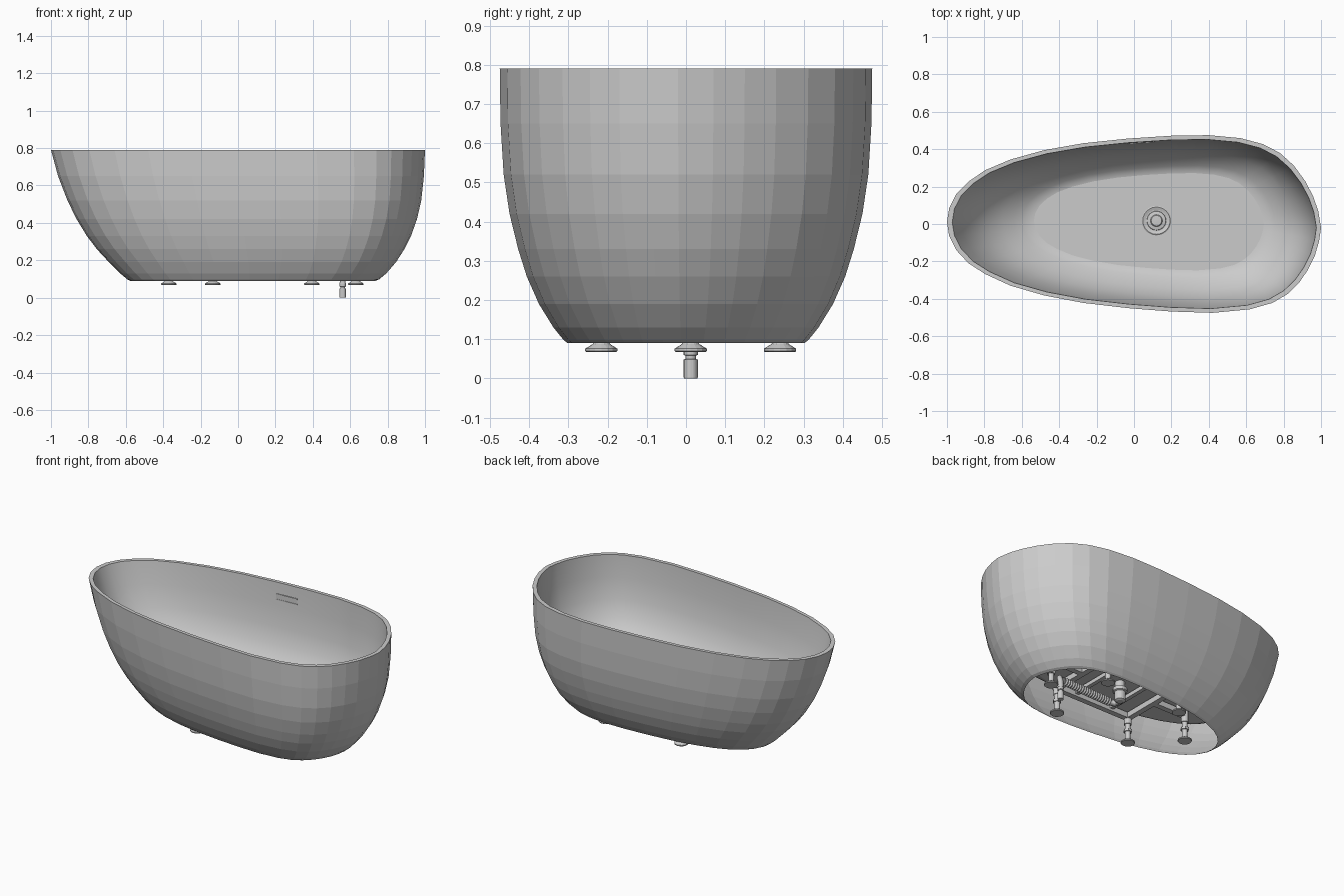
import bpy, bmesh, math
from mathutils import Vector

if "Cube" in bpy.data.objects:
    bpy.data.objects.remove(bpy.data.objects["Cube"])

# Egg-shaped rim outline (x, y): back side and the slightly different front side
BACK = [(-1, .01), (-.988, .085), (-.95, .16), (-.885, .227), (-.795, .288), (-.66, .345),
        (-.48, .395), (-.27, .432), (-.03, .457), (.2, .472), (.4, .475), (.57, .459),
        (.69, .427), (.78, .38), (.855, .312), (.915, .23), (.957, .15), (.985, .07), (1, -.02)]
FRONT = [(.99, -.09), (.967, -.17), (.93, -.245), (.882, -.315), (.82, -.375), (.74, -.422),
         (.62, -.456), (.42, -.475), (.2, -.468), (-.03, -.45), (-.27, -.422), (-.48, -.382),
         (-.66, -.33), (-.795, -.268), (-.885, -.21), (-.95, -.14), (-.988, -.065)]
EGG = BACK + FRONT


def finish(name, bm):
    bmesh.ops.recalc_face_normals(bm, faces=bm.faces)
    me = bpy.data.meshes.new(name)
    bm.to_mesh(me)
    bm.free()
    ob = bpy.data.objects.new(name, me)
    bpy.context.collection.objects.link(ob)
    return ob


def bridge(bm, a, b):
    return [bm.faces.new((a[i], b[i], b[(i + 1) % len(a)], a[(i + 1) % len(a)]))
            for i in range(len(a))]


def lathe(name, profile, start, axis=(0, 0, 1), sides=16):
    """profile: radius, distance along the axis; both ends capped"""
    q = Vector((0, 0, 1)).rotation_difference(Vector(axis).normalized())
    bm = bmesh.new()
    rings = []
    for r, h in profile:
        rings.append([bm.verts.new(Vector(start) + q @ Vector((
            r * math.cos(2 * math.pi * i / sides), r * math.sin(2 * math.pi * i / sides), h)))
            for i in range(sides)])
    for a, b in zip(rings, rings[1:]):
        bridge(bm, a, b)
    bm.faces.new(rings[0])
    bm.faces.new(rings[-1])
    return finish(name, bm)


def box(name, centre, size, rot_z=0):
    bm = bmesh.new()
    bmesh.ops.create_cube(bm, size=1)
    for v in bm.verts:
        v.co = Vector((v.co.x * size[0], v.co.y * size[1], v.co.z * size[2]))
    ob = finish(name, bm)
    ob.location = centre
    ob.rotation_euler.z = rot_z
    return ob


def tube(name, points, radius):
    cu = bpy.data.curves.new(name, 'CURVE')
    cu.dimensions = '3D'
    cu.bevel_depth = radius
    cu.bevel_resolution = 2
    cu.use_fill_caps = True
    sp = cu.splines.new('POLY')
    sp.points.add(len(points) - 1)
    for p, co in zip(sp.points, points):
        p.co = (*co, 1)
    ob = bpy.data.objects.new(name, cu)
    bpy.context.collection.objects.link(ob)
    return ob


# Tub shell rows: z, left x, right x, half width, y shift (outside going up, then basin going down)
OUTER = [(.09, -.575, .735, .302, 0), (.098, -.592, .755, .312, 0), (.13, -.63, .793, .338, 0),
         (.19, -.69, .845, .375, 0), (.26, -.755, .89, .406, 0), (.33, -.808, .925, .428, 0),
         (.42, -.863, .957, .45, 0), (.52, -.912, .98, .465, 0), (.65, -.962, .994, .473, 0),
         (.79, -1, 1, .475, 0)]
BASIN = [(.79, -.972, .975, .452, 0), (.65, -.925, .965, .446, 0), (.52, -.86, .94, .428, .003),
         (.42, -.78, .898, .4, .006), (.36, -.705, .85, .362, .009), (.32, -.645, .798, .328, .011),
         (.295, -.6, .757, .3, .012), (.28, -.565, .725, .279, .012), (.275, -.535, .695, .26, .012)]
bm = bmesh.new()
rings = [[bm.verts.new((xl + (x + 1) / 2 * (xr - xl), y / .475 * w + dy, z)) for x, y in EGG]
         for z, xl, xr, w, dy in OUTER + BASIN]
for i, (a, b) in enumerate(zip(rings, rings[1:])):
    for f in bridge(bm, a, b):
        f.smooth = i >= len(OUTER)          # basin is smooth, outside is faceted
for a, b in zip(rings[len(OUTER)], rings[len(OUTER)][1:] + rings[len(OUTER)][:1]):
    bm.edges.get((a, b)).smooth = False
bm.faces.new(rings[-1])
finish("tub_shell", bm)

# Overflow slot, almost flush with the back wall
YO = .439
box("overflow_plate", (.037, YO, .70), (.14, .012, .04), .07)
for s in (-1, 1):
    box("overflow_lip", (.037, YO - .002, .70 + s * .017), (.145, .012, .005), .07)

# Drain fitting with stepped cover on the floor
lathe("drain_cover", [(.079, 0), (.079, .004), (.073, .008), (.055, .002), (.052, .002),
                      (.05, .01), (.032, .013), (.028, .018), (.005, .019)],
      (.12, .018, .272), sides=24)

# Support frame under the floor
CY = .012
for s in (-1, 1):
    box("frame_side_rail", (.13, CY + s * .228, .242), (.57, .035, .035))
for x in (-.135, .395):
    box("frame_cross_rail", (x, CY, .242), (.035, .46, .035))
for x in (.0, .26):
    box("frame_inner_cross", (x, CY, .252), (.025, .43, .025))
box("frame_left_arm", (-.255, CY, .242), (.26, .035, .035))
box("frame_right_arm", (.515, CY, .242), (.27, .035, .035))

# Six adjustable feet
feet = [(-.37, CY), (.63, CY)] + [(x, CY + s * .228) for x in (-.135, .395) for s in (-1, 1)]
for x, y in feet:
    lathe("foot_pad", [(.039, 0), (.041, .002), (.041, .008), (.022, .02), (.019, .026)], (x, y, .068))
    lathe("leg_rod", [(.017, 0), (.017, .17)], (x, y, .09), sides=12)
    lathe("leg_nut", [(.025, 0), (.025, .016)], (x, y, .14), sides=6)
    lathe("leg_sleeve", [(.022, 0), (.022, .07)], (x, y, .19), sides=12)

# Drain trap, corrugated hose and outlet pipe
lathe("drain_trap", [(.02, 0), (.032, .006), (.032, .06), (.042, .064), (.042, .085), (.028, .09),
                     (.028, .13)], (.12, .018, .145))
a, b = Vector((.12, -.075, .185)), Vector((.48, -.05, .175))
length, n = (b - a).length, 20
ribs = []
for i in range(n):
    h = length * i / n
    ribs += [(.018, h), (.025, h + length * .35 / n), (.025, h + length * .65 / n)]
lathe("drain_hose", ribs + [(.018, length)], a, b - a, 12)
tube("trap_elbow", [(.12, .018, .185), (.08, -.03, .185), (.085, -.07, .185), tuple(a)], .02)
tube("outlet_elbow", [tuple(b), (.53, -.03, .17), (.557, .0, .15), (.56, .012, .12), (.56, .012, .08)], .016)
lathe("outlet_pipe", [(.017, 0), (.018, .003), (.018, .048), (.013, .05), (.013, .058), (.018, .06),
                      (.018, .075), (.015, .08), (.015, .1)], (.56, .012, 0))
